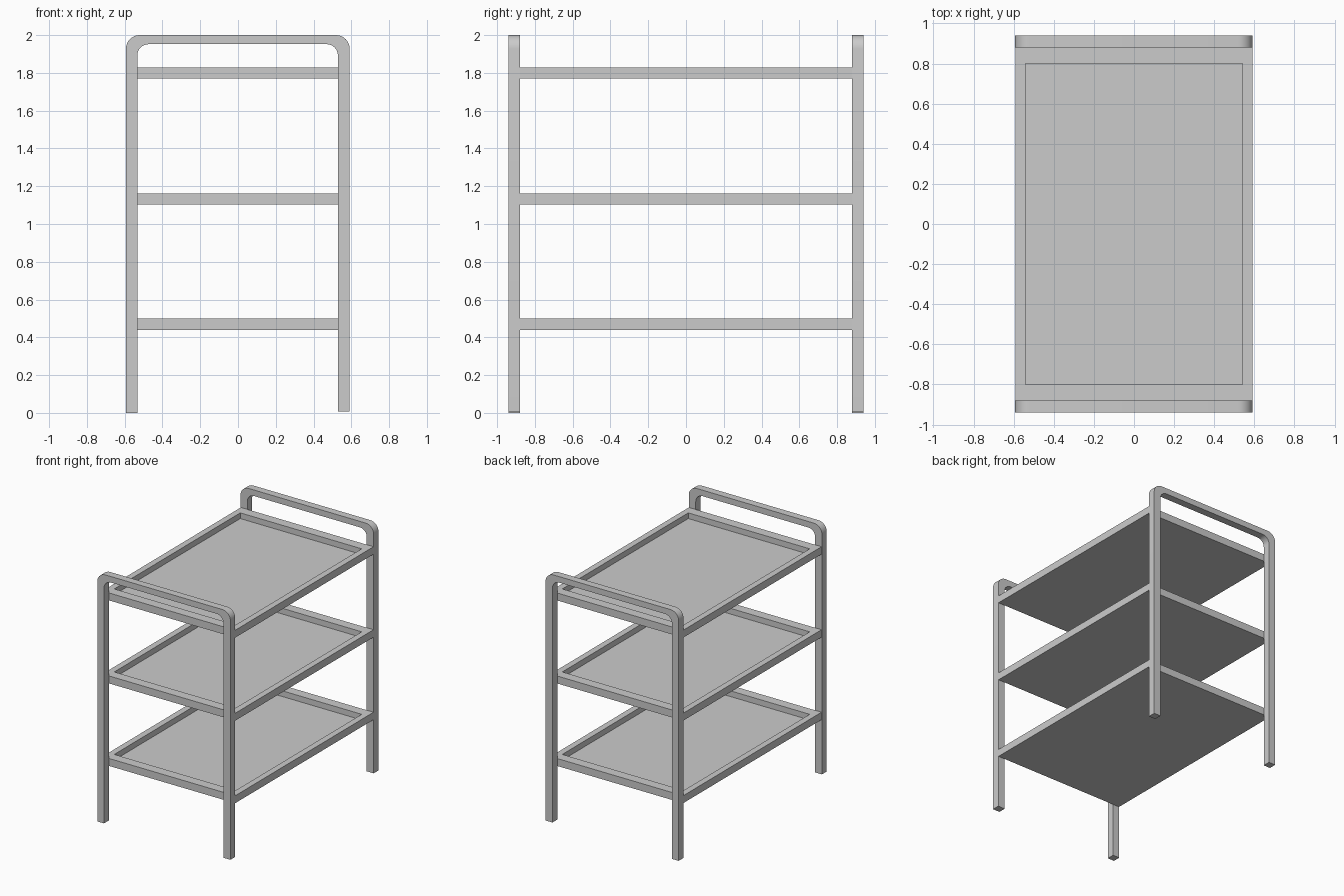
import bpy, bmesh
from math import cos, sin, pi

if "Cube" in bpy.data.objects:
    bpy.data.objects.remove(bpy.data.objects["Cube"])


def make_object(name, bm):
    bmesh.ops.recalc_face_normals(bm, faces=bm.faces)
    mesh = bpy.data.meshes.new(name)
    bm.to_mesh(mesh)
    bm.free()
    obj = bpy.data.objects.new(name, mesh)
    bpy.context.collection.objects.link(obj)
    bpy.ops.object.select_all(action='DESELECT')
    obj.select_set(True)
    bpy.context.view_layer.objects.active = obj
    bpy.ops.object.shade_smooth_by_angle(angle=pi / 6)
    return obj


def arch(left, right, top, radius, foot_left, foot_right, steps=8):
    """Open outline from left foot over two rounded corners to right foot."""
    pts = [(left, foot_left)]
    for cx, start in ((left + radius, pi), (right - radius, pi / 2)):
        for i in range(steps + 1):
            a = start - pi / 2 * i / steps
            pts.append((cx + radius * cos(a), top - radius + radius * sin(a)))
    return pts + [(right, foot_right)]


# End frames: square-section legs joined by a rounded handle
def end_frame(name, y0, y1):
    outer = arch(-0.593, 0.591, 2.0, 0.072, 0.0, 0.008)
    inner = arch(-0.533, 0.529, 1.952, 0.06, 0.0, 0.008)
    bm = bmesh.new()
    rings = []
    for a, b in zip(outer, inner):
        rings.append([bm.verts.new((x, y, z))
                      for (x, z), y in ((a, y0), (a, y1), (b, y1), (b, y0))])
    for r, s in zip(rings, rings[1:]):
        for i in range(4):
            j = (i + 1) % 4
            bm.faces.new((r[i], r[j], s[j], s[i]))
    bm.faces.new(rings[0])
    bm.faces.new(rings[-1])
    make_object(name, bm)


# Shelf tray: flat underside, raised rim, recessed floor
def tray(name, z):
    levels = [(0.59, 0.879, z), (0.59, 0.879, z + 0.06),
              (0.54, 0.80, z + 0.06), (0.54, 0.80, z + 0.014)]
    bm = bmesh.new()
    rings = [[bm.verts.new((sx * hx, sy * hy, h))
              for sx, sy in ((-1, -1), (1, -1), (1, 1), (-1, 1))]
             for hx, hy, h in levels]
    for r, s in zip(rings, rings[1:]):
        for i in range(4):
            j = (i + 1) % 4
            bm.faces.new((r[i], r[j], s[j], s[i]))
    bm.faces.new(rings[0])
    bm.faces.new(rings[-1])
    make_object(name, bm)


end_frame("front_frame", -0.94, -0.879)
end_frame("back_frame", 0.879, 0.94)
for label, z in (("lower", 0.439), ("middle", 1.102), ("upper", 1.769)):
    tray(label + "_shelf", z)
